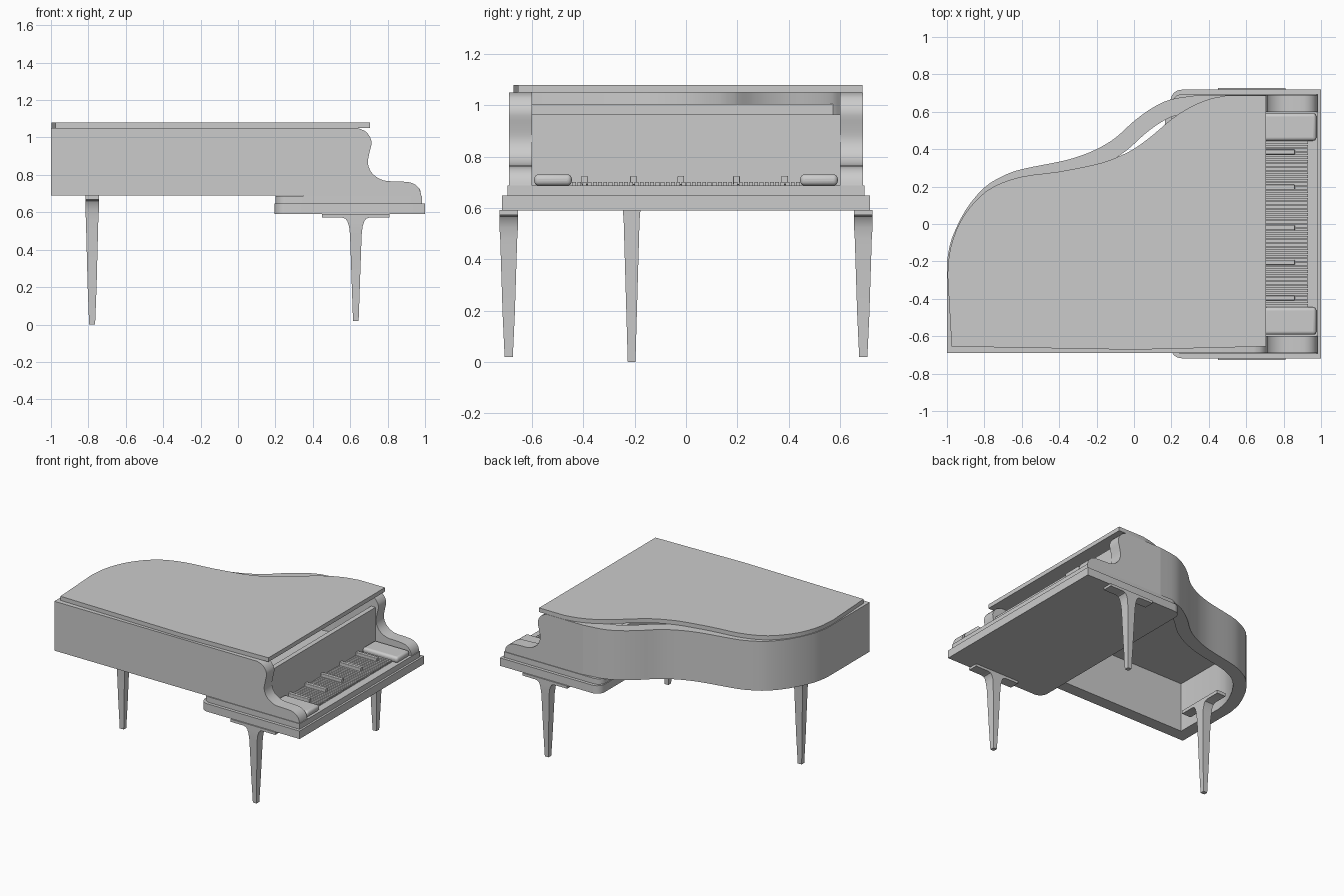
import bpy, bmesh, math
from mathutils import Vector

if "Cube" in bpy.data.objects:
    bpy.data.objects.remove(bpy.data.objects["Cube"])


def finish(name, bm):
    bmesh.ops.recalc_face_normals(bm, faces=bm.faces)
    me = bpy.data.meshes.new(name)
    bm.to_mesh(me)
    bm.free()
    ob = bpy.data.objects.new(name, me)
    bpy.context.collection.objects.link(ob)
    return ob


def prism(name, pts, lo, hi, axis='z'):
    """Extrude a 2D outline along z (points are x,y) or y (points are x,z)."""
    def co(p, h):
        return (p[0], p[1], h) if axis == 'z' else (p[0], h, p[1])
    bm = bmesh.new()
    a = [bm.verts.new(co(p, lo)) for p in pts]
    b = [bm.verts.new(co(p, hi)) for p in pts]
    bm.faces.new(a)
    bm.faces.new(b)
    for i in range(len(a)):
        j = (i + 1) % len(a)
        bm.faces.new((a[i], a[j], b[j], b[i]))
    return finish(name, bm)


def box(name, x, y, z, bevel=0):
    ob = prism(name, [(x[0], y[0]), (x[1], y[0]), (x[1], y[1]), (x[0], y[1])], *z)
    if bevel:
        m = ob.modifiers.new("Bevel", 'BEVEL')
        m.width, m.segments = bevel, 4
    return ob


def spline(pts, n=3):
    """Catmull-Rom curve through the points."""
    p = [Vector(q) for q in pts]
    p = [2 * p[0] - p[1]] + p + [2 * p[-1] - p[-2]]
    out = []
    for i in range(1, len(p) - 2):
        a, b, c, d = p[i - 1:i + 3]
        for k in range(n):
            t = k / n
            out.append(0.5 * (2 * b + (c - a) * t + (2 * a - 5 * b + 4 * c - d) * t * t
                              + (3 * b - a - 3 * c + d) * t ** 3))
    return out + [p[-2]]


def offset(pts, d):
    out = []
    for i, p in enumerate(pts):
        t = (pts[min(i + 1, len(pts) - 1)] - pts[max(i - 1, 0)]).normalized()
        out.append(p + Vector((t.y, -t.x)) * d)
    return out


# Case rim: straight side, tail and S-shaped bentside, hollow inside
curve = spline([(-1, -.2), (-.975, -.08), (-.9, .075), (-.8, .195), (-.7, .257), (-.6, .293),
                (-.4, .333), (-.3, .36), (-.2, .4), (-.1, .46), (0, .55), (.1, .622),
                (.2, .667), (.35, .69)])
inner = offset(curve, .09)
rim = [(.35, -.69), (-1, -.69)] + curve + inner[::-1] + [(-.91, -.6), (.35, -.6)]
prism("case_rim", rim, .69, 1.05)

# Scrolled arms either side of the keyboard
scroll = spline([(.64, 1.05), (.685, 1.03), (.714, .98), (.703, .92), (.695, .86), (.72, .805),
                 (.78, .77), (.86, .765), (.93, .757), (.972, .72), (.985, .65)])
for s, side in ((-1, "left"), (1, "right")):
    prism(side + "_arm", [(.35, .65), (.35, 1.05)] + scroll, s * .6, s * .69, 'y')

# Lid
lid = spline([(-.997, -.27), (-.982, -.13), (-.93, .01), (-.85, .12), (-.75, .2), (-.6, .253),
              (-.4, .28), (-.2, .32), (-.1, .353), (0, .402), (.1, .475), (.2, .56),
              (.3, .625), (.4, .667), (.5, .688)])
prism("lid", [(.705, -.655), (0, -.672), (-.975, -.655)] + lid + [(.705, .688)], 1.05, 1.08)


# Key bed in two layers with rounded back corners
def bed(name, x0, x1, w, r, z0, z1):
    arc = [(x0 + r - r * math.sin(a), w - r + r * math.cos(a))
           for a in [i * math.pi / 12 for i in range(7)]]
    prism(name, [(x1, w)] + arc + [(x, -y) for x, y in arc[::-1]] + [(x1, -w)], z0, z1)


bed("key_bed_lower", .195, 1, .718, .06, .59, .648)
bed("key_bed_upper", .2, .985, .695, .06, .648, .688)

# Panels behind the keyboard
box("fallboard", (.655, .69), (-.605, .605), (.68, .965))
box("inner_bulkhead", (.165, .2), (-.605, .605), (.69, 1.005))

# Keys
count, pitch = 44, .0203
for i in range(count):
    y = (i - (count - 1) / 2) * pitch
    box("white_key", (.69, .93), (y - .0075, y + .0075), (.685, .702))
for y in (-.395, -.205, -.02, .197, .385):
    box("raised_key", (.69, .86), (y - .013, y + .013), (.69, .725), .004)
for s, side in ((-1, "left"), (1, "right")):
    ys = sorted((s * .445, s * .592))
    box(side + "_key_block", (.69, .975), ys, (.687, .731), .018)


# Tapered legs with a flared top and a bracket plate
def leg(name, x, y, z0, z1, turn=False):
    levels = [(0, .015, .016), (.3, .021, .024), (.8, .031, .033), (.88, .036, .036),
              (.93, .045, .036), (.955, .056, .036), (.965, .075, .036),
              (.966, .18, .036), (1, .18, .036)]
    bm = bmesh.new()
    rings = []
    for t, hx, hy in levels:
        if turn:
            hx, hy = hy, hx
        rings.append([bm.verts.new((x + a * hx, y + b * hy, z0 + t * (z1 - z0)))
                      for a, b in ((-1, -1), (1, -1), (1, 1), (-1, 1))])
    bm.faces.new(rings[0])
    bm.faces.new(rings[-1])
    for r, q in zip(rings, rings[1:]):
        for i in range(4):
            j = (i + 1) % 4
            bm.faces.new((r[i], r[j], q[j], q[i]))
    finish(name, bm)


leg("front_leg_left", .63, -.691, .02, .592)
leg("front_leg_right", .63, .691, .02, .592)
leg("tail_leg", -.78, -.212, 0, .692, True)

# Smooth curves, crisp edges
for ob in bpy.context.collection.objects:
    ob.select_set(True)
    bpy.context.view_layer.objects.active = ob
bpy.ops.object.shade_smooth_by_angle(angle=math.radians(30))
